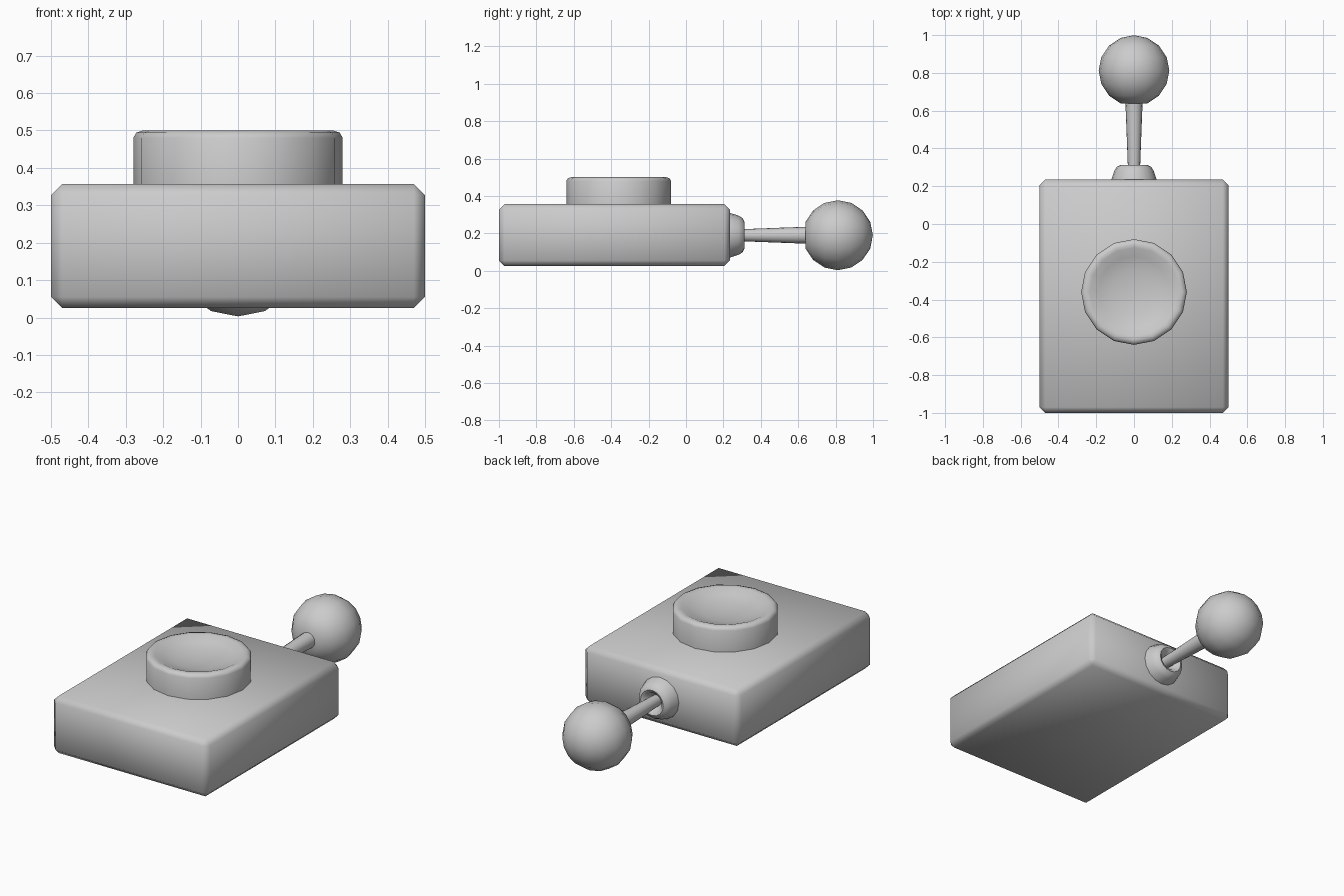
import bpy, bmesh
from math import cos, sin, pi, radians
from mathutils import Matrix

if "Cube" in bpy.data.objects:
    bpy.data.objects.remove(bpy.data.objects["Cube"])


def finish(name, bm, angle):
    bmesh.ops.remove_doubles(bm, verts=bm.verts, dist=1e-5)
    bmesh.ops.recalc_face_normals(bm, faces=bm.faces)
    mesh = bpy.data.meshes.new(name)
    bm.to_mesh(mesh)
    bm.free()
    obj = bpy.data.objects.new(name, mesh)
    bpy.context.collection.objects.link(obj)
    bpy.ops.object.select_all(action='DESELECT')
    obj.select_set(True)
    bpy.context.view_layer.objects.active = obj
    bpy.ops.object.shade_smooth_by_angle(angle=radians(angle))
    return obj


def lathe(name, profile, matrix, angle=50, sides=16):
    """Spin (radius, height) points around local z."""
    bm = bmesh.new()
    verts = [bm.verts.new((r, 0, h)) for r, h in profile]
    edges = [bm.edges.new(pair) for pair in zip(verts, verts[1:])]
    bmesh.ops.spin(bm, geom=verts + edges, cent=(0, 0, 0), axis=(0, 0, 1),
                   angle=2 * pi, steps=sides, use_duplicate=False)
    bm.transform(matrix)
    return finish(name, bm, angle)


# Bevelled box body
bm = bmesh.new()
bmesh.ops.create_cube(bm, size=1)
bm.transform(Matrix.Translation((0, -0.3825, 0.191)) @
             Matrix.Diagonal((1.0, 1.235, 0.332, 1)))
bmesh.ops.bevel(bm, geom=bm.edges[:], offset=0.03, segments=1,
                affect='EDGES', profile=0.5)
finish("body", bm, 60)

# Round button with a dished top
lathe("button", [(0, 0.34), (0.28, 0.34), (0.28, 0.48), (0.272, 0.494),
                 (0.255, 0.5), (0.235, 0.497), (0.19, 0.477), (0.12, 0.459),
                 (0, 0.45)],
      Matrix.Translation((0, -0.36, 0)))

# Lever parts turn around the y axis (local z becomes y)
lever = Matrix.Translation((0, 0, 0.19)) @ Matrix.Rotation(-pi / 2, 4, 'X')

# Collar with a recess around the stick
lathe("lever_collar", [(0.121, 0.225), (0.118, 0.24), (0.105, 0.28),
                       (0.092, 0.302), (0.073, 0.312), (0.058, 0.305),
                       (0.045, 0.285), (0.03, 0.27)], lever)

# Tapered stick
lathe("lever_stick", [(0, 0.24), (0.03, 0.24), (0.046, 0.66), (0, 0.66)], lever)

# Ball knob, flat where the stick enters
R = 0.187
ball = [(0, 0.812 - R * cos(pi / 8))]
ball += [(R * sin(k * pi / 8), 0.812 - R * cos(k * pi / 8)) for k in range(1, 8)]
ball += [(0, 0.812 + R)]
lathe("lever_knob", ball, lever, angle=60)
